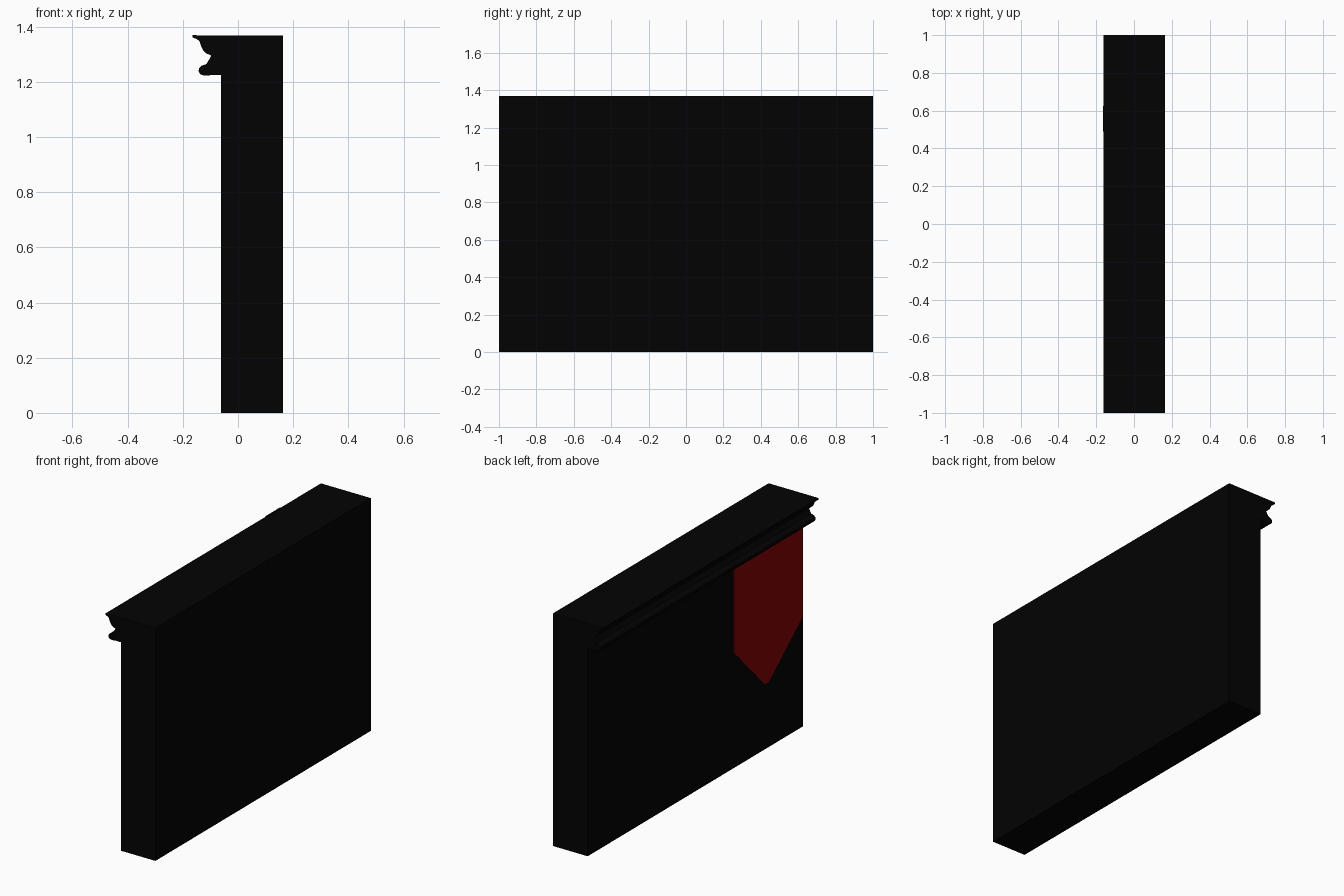
import bpy, bmesh
from mathutils import Vector

if "Cube" in bpy.data.objects:
    bpy.data.objects.remove(bpy.data.objects["Cube"])


def make_material(name, rgb):
    mat = bpy.data.materials.new(name)
    mat.diffuse_color = (*rgb, 1.0)
    mat.use_nodes = True
    mat.node_tree.nodes["Principled BSDF"].inputs["Base Color"].default_value = mat.diffuse_color
    return mat


BLACK = make_material("soft black", (0.00085, 0.00085, 0.00085))
RED = make_material("dark red", (0.23, 0.0012, 0.0012))


def prism(name, points, push, mat, smooth=False):
    """Extrude a flat outline along a vector into a closed solid."""
    bm = bmesh.new()
    face = bm.faces.new([bm.verts.new(p) for p in points])
    ext = bmesh.ops.extrude_face_region(bm, geom=[face], use_keep_orig=True)
    moved = [v for v in ext["geom"] if isinstance(v, bmesh.types.BMVert)]
    bmesh.ops.translate(bm, verts=moved, vec=Vector(push))
    bmesh.ops.recalc_face_normals(bm, faces=bm.faces)
    mesh = bpy.data.meshes.new(name)
    bm.to_mesh(mesh)
    bm.free()
    mesh.materials.append(mat)
    obj = bpy.data.objects.new(name, mesh)
    bpy.context.collection.objects.link(obj)
    if smooth:
        bpy.ops.object.select_all(action="DESELECT")
        obj.select_set(True)
        bpy.context.view_layer.objects.active = obj
        bpy.ops.object.shade_smooth_by_angle()
    return obj


WALL_X, BACK_X, TOP = -0.061, 0.163, 1.368

# Wall slab
wall = [(WALL_X, 0), (BACK_X, 0), (BACK_X, TOP), (WALL_X, TOP)]
prism("wall", [(x, -1, z) for x, z in wall], (0, 2, 0), BLACK)

# Cornice moulding along the top edge
cornice = [(WALL_X, TOP), (-0.161, TOP), (-0.162, 1.359), (-0.148, 1.354),
           (-0.139, 1.346), (-0.133, 1.328), (-0.126, 1.314), (-0.115, 1.303),
           (-0.097, 1.295), (-0.106, 1.278), (-0.115, 1.264), (-0.132, 1.258),
           (-0.141, 1.249), (-0.143, 1.238), (-0.138, 1.228), (-0.126, 1.223),
           (-0.105, 1.223), (-0.095, 1.225), (WALL_X, 1.225)]
prism("cornice", [(x, -1, z) for x, z in cornice], (0, 2, 0), BLACK, smooth=True)

# Small raised lip on the cornice edge
lip = [(-0.15, 1.362), (-0.15, 1.3695), (-0.164, 1.3695), (-0.164, 1.360)]
prism("cornice_lip", [(x, 0.49, z) for x, z in lip], (0, 0.135, 0), BLACK)

# Pointed hanging banner at one end of the wall
banner = [(-1, 1.225), (-0.355, 1.225), (-0.355, 0.68), (-0.635, 0.39),
          (-0.65, 0.382), (-0.68, 0.382), (-0.695, 0.395), (-1, 0.65)]
prism("banner", [(WALL_X, y, z) for y, z in banner], (-0.001, 0, 0), RED)
